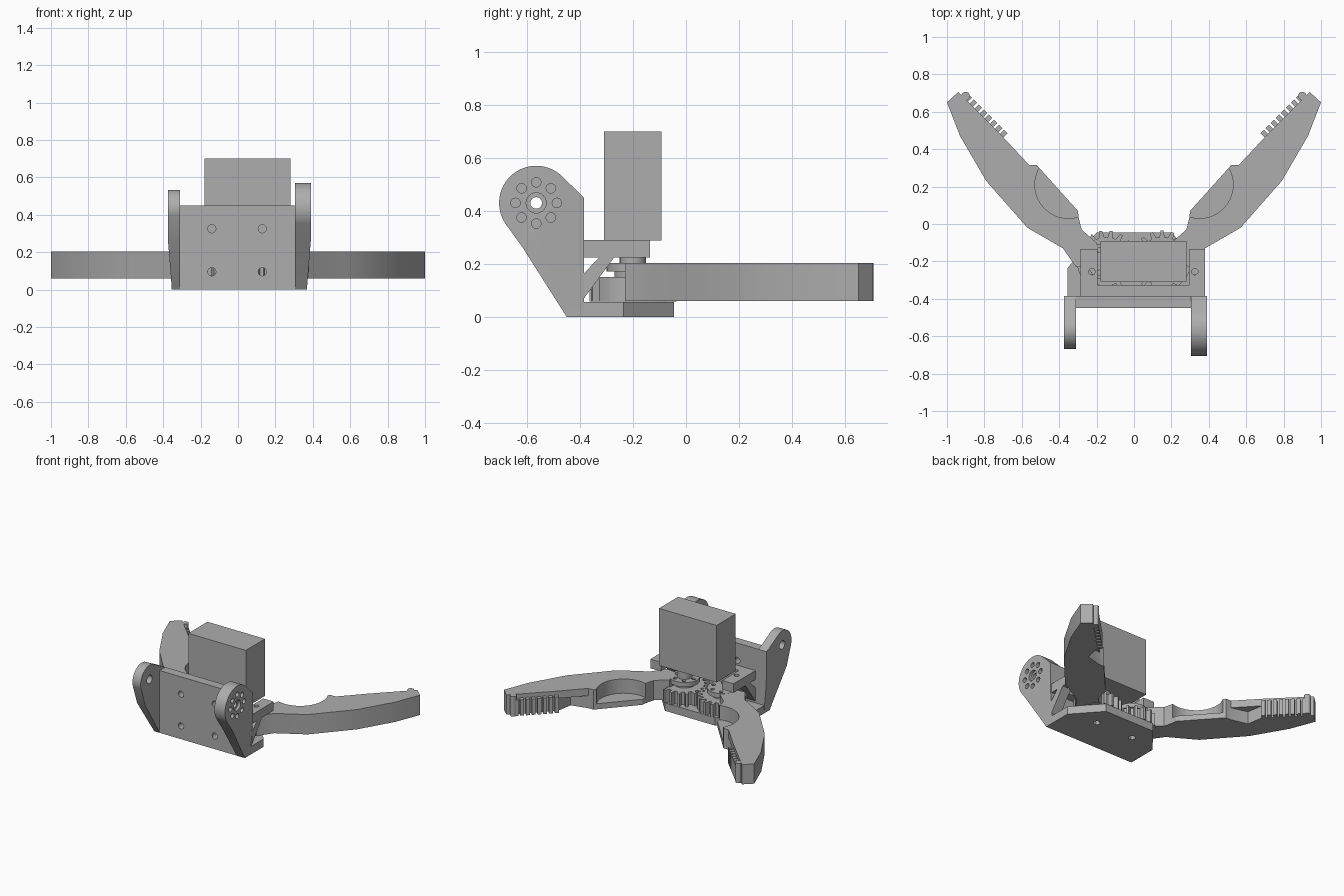
import bpy, bmesh
from math import sin, cos, pi, radians
from mathutils import Vector

cube = bpy.data.objects.get("Cube")
if cube:
    bpy.data.objects.remove(cube, do_unlink=True)

grey = bpy.data.materials.new("plain grey")
grey.use_nodes = True
grey.diffuse_color = (0.42, 0.42, 0.42, 1)
grey.node_tree.nodes["Principled BSDF"].inputs["Base Color"].default_value = (0.42, 0.42, 0.42, 1)


def prism(name, pts, axis, lo, hi):
    """Extrude a 2D outline along an axis."""
    place = {"x": lambda u, v, w: (w, u, v),
             "y": lambda u, v, w: (u, w, v),
             "z": lambda u, v, w: (u, v, w)}[axis]
    bm = bmesh.new()
    a = [bm.verts.new(place(u, v, lo)) for u, v in pts]
    b = [bm.verts.new(place(u, v, hi)) for u, v in pts]
    bm.faces.new(a)
    bm.faces.new(b)
    for i in range(len(a)):
        j = (i + 1) % len(a)
        bm.faces.new((a[i], a[j], b[j], b[i]))
    bmesh.ops.recalc_face_normals(bm, faces=bm.faces[:])
    mesh = bpy.data.meshes.new(name)
    bm.to_mesh(mesh)
    bm.free()
    mesh.materials.append(grey)
    ob = bpy.data.objects.new(name, mesh)
    bpy.context.collection.objects.link(ob)
    return ob


def arc(cx, cy, r, start=0, end=360, n=32):
    steps = n if end - start == 360 else n + 1
    angles = [radians(start + (end - start) * i / n) for i in range(steps)]
    return [(cx + r * cos(t), cy + r * sin(t)) for t in angles]


def rect(x0, x1, y0, y1):
    return [(x0, y0), (x1, y0), (x1, y1), (x0, y1)]


def activate(ob):
    bpy.ops.object.select_all(action="DESELECT")
    ob.select_set(True)
    bpy.context.view_layer.objects.active = ob


def cut(ob, pts, axis, lo, hi):
    """Subtract a prism from a part."""
    cutter = prism("cutter", pts, axis, lo, hi)
    cutter.hide_render = True
    activate(ob)
    mod = ob.modifiers.new("cut", "BOOLEAN")
    mod.operation = "DIFFERENCE"
    mod.solver = "EXACT"
    mod.object = cutter
    bpy.ops.object.modifier_apply(modifier=mod.name)
    bpy.data.objects.remove(cutter, do_unlink=True)


def smooth(ob):
    activate(ob)
    bpy.ops.object.shade_smooth_by_angle(angle=radians(30))


GX, GY = 0.15, -0.2          # gear axis
EY, EZ = -0.565, 0.43        # wrist axis
FRONT, BACK = -0.45, -0.385  # front plate faces

# Front plate with four screw holes
plate = prism("front_plate", rect(-0.32, 0.32, 0, 0.45), "y", FRONT, BACK)
for x in (-0.14, 0.13):
    for z in (0.095, 0.325):
        cut(plate, arc(x, z, 0.022, n=16), "y", -0.5, -0.3)

# Base plate with chamfered back corners
base = prism("base_plate", [(-0.355, FRONT), (0.37, FRONT), (0.37, -0.235), (0.2, -0.045),
                            (-0.2, -0.045), (-0.355, -0.235)], "z", 0, 0.057)
for s in (-1, 1):
    cut(base, arc(s * GX, GY, 0.025, n=6), "z", -0.1, 0.04)


# Side ears, with the outer face leaning in towards the bottom
def ear(name, inner, outer, r, start, end):
    pts = arc(EY, EZ, r, start, end) + [(-0.615, 0.26), (FRONT, 0), (BACK, 0), (BACK, 0.22), (BACK, 0.45)]
    ob = prism(name, pts, "x", inner, outer)
    side = 1 if outer > 0 else -1
    for v in ob.data.vertices:
        if abs(v.co.x - outer) < 0.001 and v.co.z < 0.27:
            v.co.x -= side * (0.27 - v.co.z) * 0.08
    return ob


horn_ear = ear("left_ear", 0.305, 0.39, 0.14, 45, 213)
plain_ear = ear("right_ear", -0.31, -0.375, 0.103, 55, 200)
for i in range(8):
    t = i * pi / 4
    cut(horn_ear, arc(EY + 0.078 * cos(t), EZ + 0.078 * sin(t), 0.018, n=16), "x", 0.2, 0.5)
cut(horn_ear, arc(EY, EZ, 0.038), "x", 0.37, 0.5)
cut(horn_ear, arc(EY, EZ, 0.022, n=16), "x", 0.2, 0.5)
cut(plain_ear, arc(EY, EZ, 0.03, n=24), "x", -0.5, -0.2)
smooth(horn_ear)
smooth(plain_ear)

# Servo shelf, open at the back, with screw holes and struts
shelf = prism("servo_shelf", rect(-0.285, 0.38, -0.39, -0.135), "z", 0.225, 0.29)
cut(shelf, rect(-0.195, 0.295, -0.325, 0), "z", 0.1, 0.4)
for x in (-0.225, 0.325):
    cut(shelf, arc(x, -0.255, 0.017, n=16), "z", 0.1, 0.4)
for name, x in (("right_strut", -0.285), ("left_strut", 0.31)):
    prism(name, [(BACK, 0.07), (-0.27, 0.226), (-0.325, 0.226), (BACK, 0.165)], "x", x, x + 0.07)

# Servo
prism("servo_body", rect(-0.18, 0.28, -0.31, -0.092), "z", 0.288, 0.70)
smooth(prism("servo_shaft", arc(GX, GY, 0.05), "z", 0.2, 0.29))


# Gear outline: teeth on the meshing side, plain arc on the outside
def gear_outline(cx, cy, side, phase):
    pts = []
    for k in range(18):
        for off, tooth in ((-0.3, 0), (-0.14, 1), (0.14, 1), (0.3, 0)):
            t = (k + phase + off) * pi / 9
            toothed = cos(t) * side > -0.5
            r = (0.165 if tooth else 0.13) if toothed else 0.155
            pts.append((cx + r * cos(t), cy + r * sin(t)))
    return pts


JAW = [(1.0, 0.65), (0.94, 0.705), (0.915, 0.68), (0.70, 0.465), (0.56, 0.315), (0.52, 0.315),
       (0.30, 0.07), (0.295, 0.03), (0.28, -0.03), (0.2, -0.1), (0.19, -0.17), (0.25, -0.22),
       (0.31, -0.23), (0.38, -0.13), (0.57, -0.02), (0.79, 0.23), (0.93, 0.47)]

for side, word in ((1, "left"), (-1, "right")):
    def flip(pts):
        return [(side * x, y) for x, y in pts]

    # Jaw with round pocket and a notch in its underside
    jaw = prism(word + "_jaw", flip(JAW), "z", 0.06, 0.203)
    cut(jaw, flip(arc(0.35, 0.21, 0.18, n=40)), "z", 0.1, 0.3)
    cut(jaw, flip([(0.55, 0.325), (0.56, 0.315), (0.68, 0.345), (0.70, 0.465), (0.69, 0.49)]), "z", 0, 0.15)
    smooth(jaw)

    # Gripping teeth along the inner edge
    start, end = Vector((0.705, 0.475)), Vector((0.895, 0.665))
    for i in range(8):
        c = start.lerp(end, i / 7)
        tooth = [(c.x + a, c.y + b) for a, b in ((0.009, -0.009), (0.009, 0.009), (-0.011, 0.029), (-0.029, 0.011), (-0.009, -0.009))]
        prism("%s_grip_tooth_%d" % (word, i + 1), flip(tooth), "z", 0.06, 0.175)
    smooth(prism(word + "_tip_tooth", flip(arc(0.9, 0.685, 0.022, n=20)), "z", 0.06, 0.203))

    # Drive gear and its hub disc
    prism(word + "_gear", gear_outline(side * GX, GY, -side, 0.5 if side > 0 else 0), "z", 0.058, 0.15)
    smooth(prism(word + "_gear_core", arc(side * GX, GY, 0.07), "z", 0.145, 0.18))
    hub = prism(word + "_hub_disc", arc(side * GX, GY, 0.1), "z", 0.172, 0.204)
    for i in range(6):
        t = i * pi / 3
        cut(hub, arc(side * GX + 0.07 * cos(t), GY + 0.07 * sin(t), 0.014, n=12), "z", 0.185, 0.3)
    smooth(hub)
